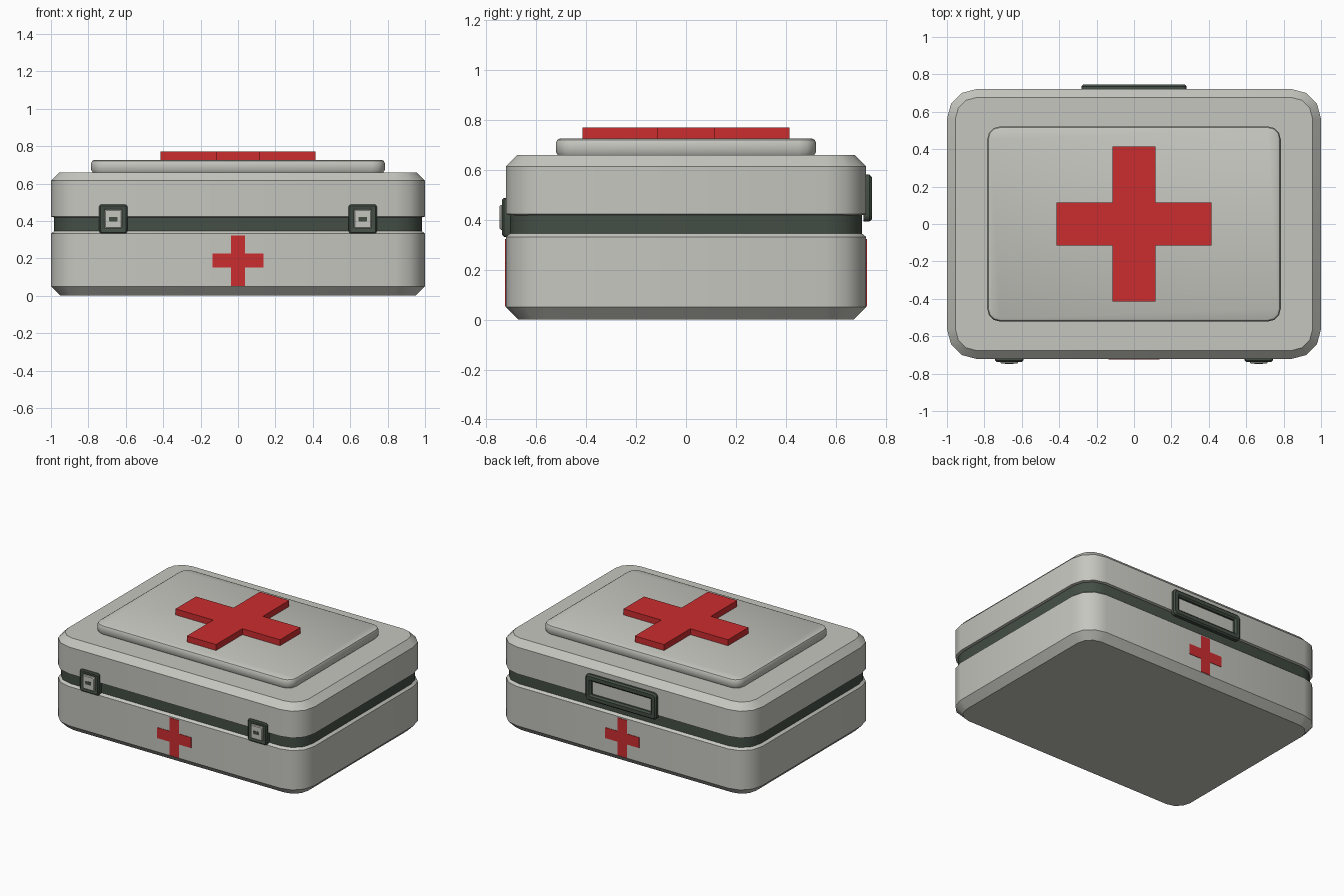
import bpy, bmesh, math
from mathutils import Matrix

if "Cube" in bpy.data.objects:
    bpy.data.objects.remove(bpy.data.objects["Cube"])


def material(name, rgb):
    m = bpy.data.materials.new(name)
    m.diffuse_color = (*rgb, 1)
    m.use_nodes = True
    m.node_tree.nodes["Principled BSDF"].inputs["Base Color"].default_value = m.diffuse_color
    return m


GREY = material("warm_grey", (0.56, 0.565, 0.52))
DARK = material("dark_green", (0.058, 0.078, 0.060))
RED = material("red", (0.60, 0.026, 0.028))

# Local z points outward on the front or the back wall
FRONT = Matrix(((1, 0, 0, 0), (0, 0, -1, 0), (0, 1, 0, 0), (0, 0, 0, 1)))
BACK = Matrix(((-1, 0, 0, 0), (0, 0, 1, 0), (0, 1, 0, 0), (0, 0, 0, 1)))


def finish(name, bm, mat, xf):
    bmesh.ops.transform(bm, matrix=xf, verts=bm.verts)
    bmesh.ops.recalc_face_normals(bm, faces=bm.faces)
    mesh = bpy.data.meshes.new(name)
    bm.to_mesh(mesh)
    bm.free()
    mesh.materials.append(mat)
    ob = bpy.data.objects.new(name, mesh)
    bpy.context.collection.objects.link(ob)
    bpy.ops.object.select_all(action='DESELECT')
    ob.select_set(True)
    bpy.context.view_layer.objects.active = ob
    bpy.ops.object.shade_smooth_by_angle(angle=math.radians(35))
    return ob


def rounded_rect(hx, hy, r, seg):
    pts = []
    for k, (sx, sy) in enumerate(((1, 1), (-1, 1), (-1, -1), (1, -1))):
        for i in range(seg + 1):
            a = math.pi / 2 * (k + i / seg)
            pts.append((sx * (hx - r) + r * math.cos(a), sy * (hy - r) + r * math.sin(a)))
    return pts


def loft(name, hx, hy, r, profile, mat, xf=Matrix(), seg=3, ring=False):
    """Rounded rectangle swept through (inset, height) pairs; ring=True leaves a hole."""
    bm = bmesh.new()
    rings = []
    for inset, z in profile:
        pts = rounded_rect(hx - inset, hy - inset, max(r - inset, 0.004), seg)
        rings.append([bm.verts.new((x, y, z)) for x, y in pts])
    pairs = list(zip(rings, rings[1:]))
    if ring:
        pairs.append((rings[-1], rings[0]))
    else:
        bm.faces.new(rings[0])
        bm.faces.new(rings[-1])
    n = len(rings[0])
    for a, b in pairs:
        for i in range(n):
            j = (i + 1) % n
            bm.faces.new((a[i], a[j], b[j], b[i]))
    return finish(name, bm, mat, xf)


def cross(name, arm, half, z0, z1, xf=Matrix()):
    bm = bmesh.new()
    pts = []
    for k in range(4):
        c, s = round(math.cos(k * math.pi / 2)), round(math.sin(k * math.pi / 2))
        for x, y in ((arm, -half), (arm, half), (half, half)):
            pts.append((c * x - s * y, s * x + c * y))
    base = bm.faces.new([bm.verts.new((x, y, z0)) for x, y in pts])
    ext = bmesh.ops.extrude_face_region(bm, geom=[base], use_keep_orig=True)
    top = [v for v in ext['geom'] if isinstance(v, bmesh.types.BMVert)]
    bmesh.ops.translate(bm, verts=top, vec=(0, 0, z1 - z0))
    return finish(name, bm, RED, xf)


# Case halves and the dark band between them
loft("lower_case", 1.0, 0.722, 0.16,
     [(0.05, 0), (0, 0.05), (0, 0.332), (0.025, 0.352)], GREY)
loft("seal_band", 0.983, 0.705, 0.145, [(0, 0.34), (0, 0.43)], DARK)
loft("lid", 1.0, 0.722, 0.16,
     [(0.02, 0.418), (0, 0.423), (0, 0.615), (0.045, 0.66)], GREY)

# Raised lid panel and its cross
loft("lid_panel", 0.785, 0.522, 0.07,
     [(0.012, 0.655), (0, 0.672), (0, 0.708), (0.006, 0.721), (0.018, 0.727)], GREY)
cross("lid_cross", 0.415, 0.116, 0.72, 0.77)

# Thin crosses on the front and back walls
for side, xf in (("front", FRONT), ("back", BACK)):
    cross(side + "_cross", 0.135, 0.038, 0.718, 0.725,
          Matrix.Translation((0, 0, 0.188)) @ xf)

# Latches: bevelled frame, back plate and slotted catch
for side, sx in (("left", -1), ("right", 1)):
    xf = Matrix.Translation((sx * 0.667, 0, 0.41)) @ FRONT
    loft(side + "_latch_frame", 0.075, 0.078, 0.012,
         [(0, 0.70), (0, 0.73), (0.007, 0.737), (0.022, 0.737), (0.03, 0.73), (0.03, 0.70)],
         DARK, xf, seg=2, ring=True)
    loft(side + "_latch_plate", 0.06, 0.06, 0.01, [(0, 0.70), (0, 0.729)], DARK, xf, seg=1)
    loft(side + "_latch_catch", 0.046, 0.05, 0.004, [(0, 0.725), (0, 0.742), (0.005, 0.747)],
         GREY, xf, seg=1)
    loft(side + "_latch_slot", 0.023, 0.012, 0.004, [(0, 0.742), (0, 0.7485)], DARK, xf, seg=1)

# Carrying handle on the back
loft("handle", 0.282, 0.094, 0.025,
     [(0, 0.712), (0, 0.735), (0.01, 0.746), (0.035, 0.746), (0.046, 0.735), (0.046, 0.712)],
     DARK, Matrix.Translation((0, 0, 0.487)) @ BACK, ring=True)
